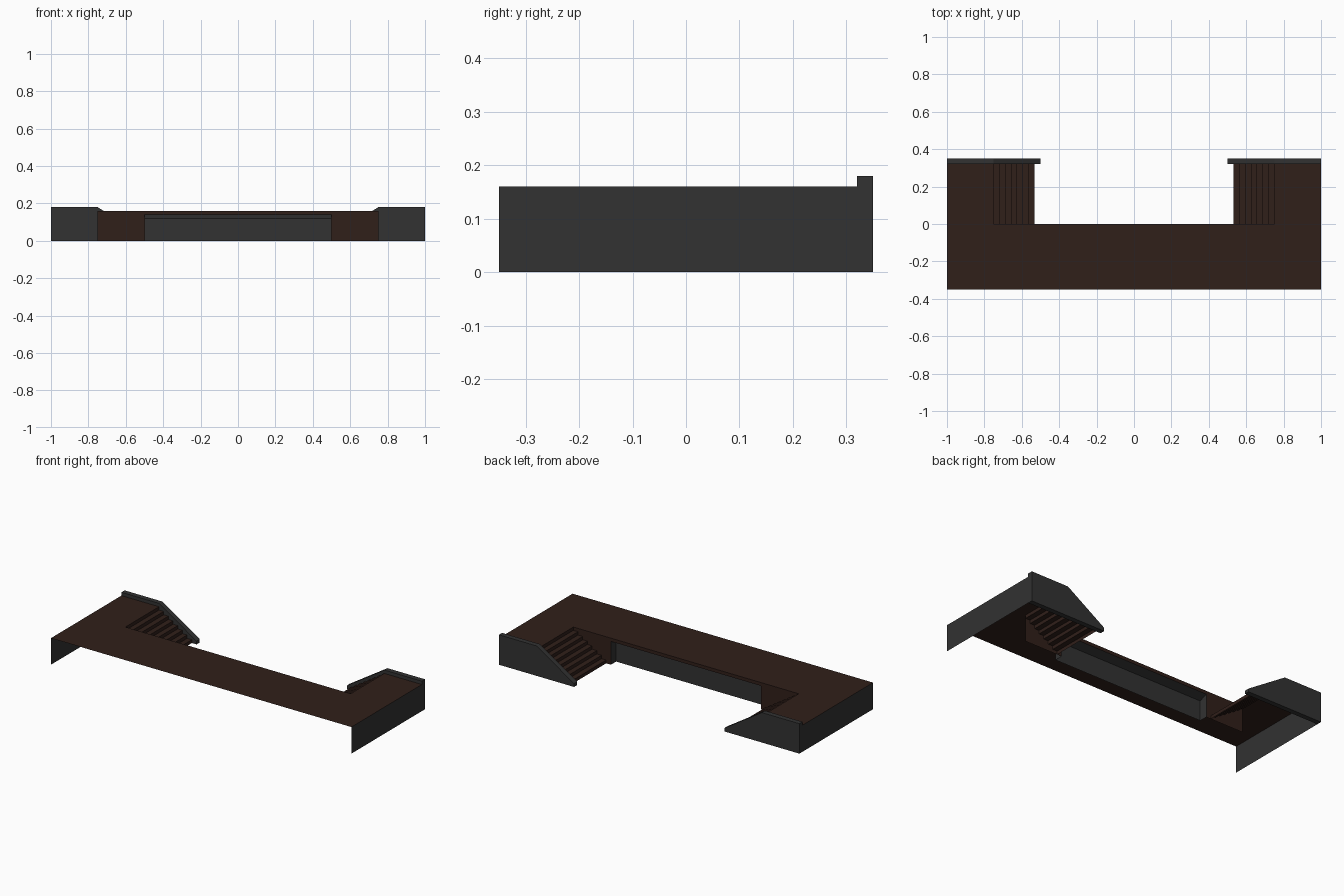
import bpy

if "Cube" in bpy.data.objects:
    bpy.data.objects.remove(bpy.data.objects["Cube"])

STEPS = 8
RISE = 0.02
TREAD = 0.25 / STEPS
TOP = 0.16


def material(name, rgb):
    m = bpy.data.materials.new(name)
    m.diffuse_color = (*rgb, 1)
    m.use_nodes = True
    m.node_tree.nodes["Principled BSDF"].inputs["Base Color"].default_value = m.diffuse_color
    return m


brown = material("dark_brown", (0.030, 0.014, 0.010))
charcoal = material("charcoal", (0.032, 0.032, 0.032))


def mirrored_part(name, polygons, mat):
    """Right-hand half made from polygons, mirrored across x = 0."""
    verts, faces = [], []
    for poly in polygons:
        faces.append(range(len(verts), len(verts) + len(poly)))
        verts += poly
    mesh = bpy.data.meshes.new(name)
    mesh.from_pydata(verts, [], [list(f) for f in faces])
    mesh.materials.append(mat)
    obj = bpy.data.objects.new(name, mesh)
    bpy.context.collection.objects.link(obj)
    mod = obj.modifiers.new("mirror", 'MIRROR')
    mod.merge_threshold = 0.0005
    return obj


def strip(profile, y0, y1):
    """Quads sweeping an xz profile from y0 to y1."""
    return [[(a[0], y0, a[1]), (b[0], y0, b[1]), (b[0], y1, b[1]), (a[0], y1, a[1])]
            for a, b in zip(profile, profile[1:])]


# U-shaped walking surface, an open sheet
deck = [(0, -0.35), (1, -0.35), (1, 0.32), (0.75, 0.32), (0.75, 0), (0, 0)]
mirrored_part("deck", [[(x, y, TOP) for x, y in deck]], brown)

# Wall below the deck, with a wide opening in the middle
wall = [(0, 0.14), (0, TOP), (0.75, TOP), (0.75, 0), (0.5, 0), (0.5, 0.14)]
mirrored_part("back_wall", [[(x, 0, z) for x, z in wall]], brown)

# Recessed panel with sloping head and side cheek
D = -0.05
mirrored_part("recessed_panel", [
    [(0, D, 0), (0, D, 0.12), (0.5, D, 0.12), (0.5, D, 0)],
    [(0, D, 0.12), (0, 0, 0.14), (0.5, 0, 0.14), (0.5, D, 0.12)],
    [(0.5, D, 0), (0.5, D, 0.12), (0.5, 0, 0.14), (0.5, 0, 0)],
], charcoal)

# Stairs running down towards the middle
steps = [(0.75, TOP)]
for i in range(1, STEPS + 1):
    x = 0.75 - TREAD * (i - 1)
    steps.append((x, TOP - RISE * i))
    if i < STEPS:
        steps.append((x - TREAD, TOP - RISE * i))
mirrored_part("stairs", strip(steps[::-1], 0, 0.32), brown)

# Outer end wall
mirrored_part("end_wall", [[(1, -0.35, 0), (1, 0.32, 0), (1, 0.32, TOP), (1, -0.35, TOP)]], charcoal)

# Solid sloped parapet beside each stair
outline = [(0.5, 0), (1, 0), (1, 0.18), (0.75, 0.18), (0.5, 0.02)]
mirrored_part("stair_parapet",
              [[(x, 0.32, z) for x, z in outline],
               [(x, 0.35, z) for x, z in outline[::-1]]]
              + [q[::-1] for q in strip(outline + outline[:1], 0.35, 0.32)][::1],
              charcoal)
